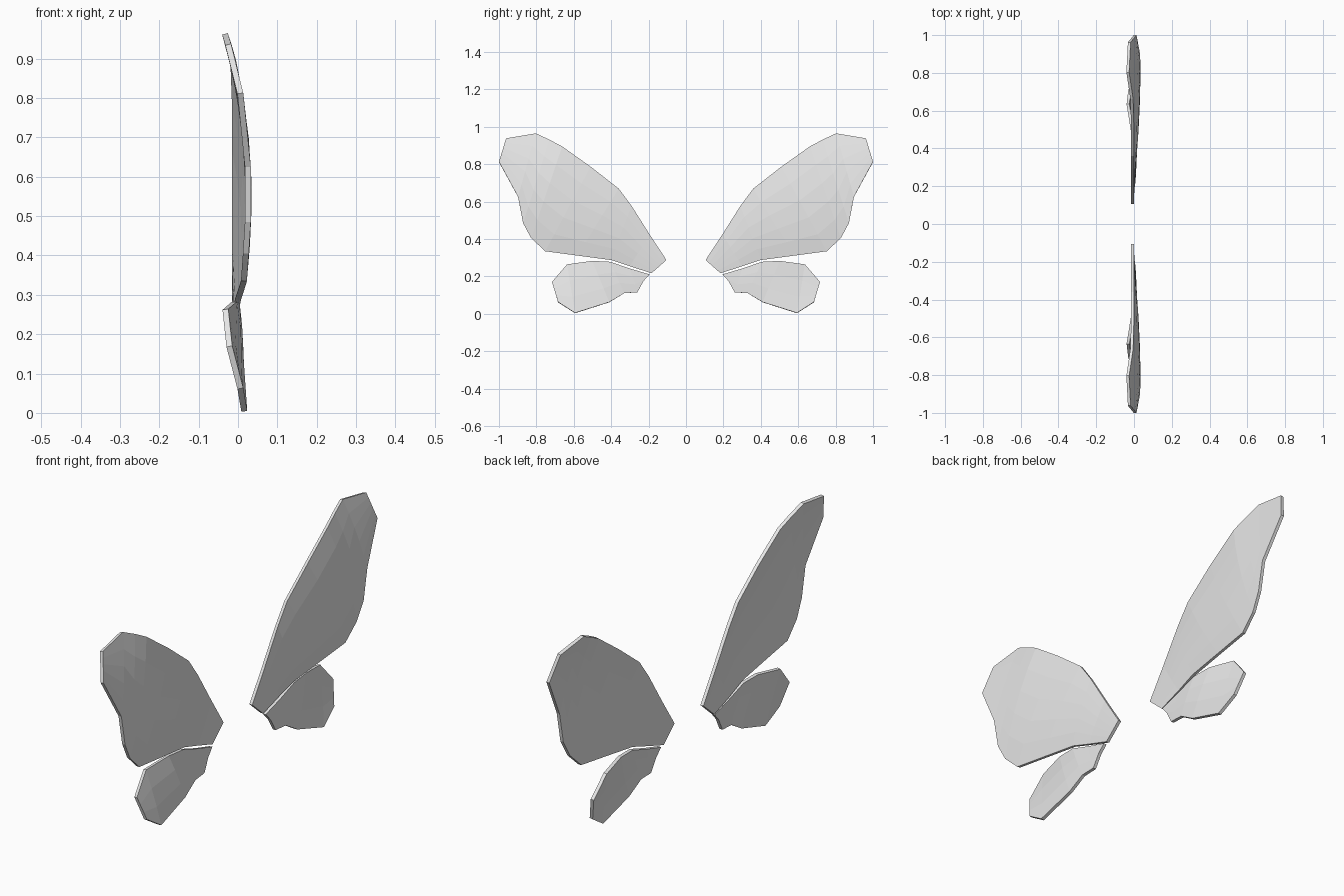
import bpy, bmesh, math

cube = bpy.data.objects.get("Cube")
if cube:
    bpy.data.objects.remove(cube, do_unlink=True)

THICKNESS = 0.015

membrane = bpy.data.materials.new("pale grey membrane")
membrane.use_nodes = True
grey = (0.8, 0.8, 0.8, 1.0)
membrane.diffuse_color = grey
membrane.node_tree.nodes["Principled BSDF"].inputs["Base Color"].default_value = grey

# Matching stations from root to tip along both edges: (y, z, x)
UPPER_LEADING = [(.105, .287, -.008), (.196, .425, -.008), (.292, .576, -.008),
                 (.36, .668, -.008), (.51, .785, -.008), (.662, .893, -.012),
                 (.73, .929, -.022), (.803, .963, -.033), (.962, .936, -.025)]
UPPER_TRAILING = [(.185, .217, -.008), (.30, .255, -.006), (.40, .288, 0),
                  (.58, .312, .008), (.753, .335, .015), (.828, .405, .02),
                  (.871, .485, .025), (.898, .625, .025), (1, .812, .006)]
LOWER_LEADING = [(.195, .21, -.002), (.30, .241, -.002), (.405, .277, -.003),
                 (.50, .282, -.01), (.635, .263, -.032), (.716, .169, -.022)]
LOWER_TRAILING = [(.228, .174, 0), (.26, .115, .003), (.33, .11, .006),
                  (.41, .062, .01), (.593, .004, .016), (.684, .062, .006)]


def wing(name, side, leading, trailing, strips, bulge):
    """Loft a cambered sheet between the two edges, then thicken it."""
    bm = bmesh.new()
    rows = []
    last = len(leading) - 1
    for i, (a, b) in enumerate(zip(leading, trailing)):
        camber = bulge * math.sin(math.pi * (i / last) ** 1.3)
        row = []
        for j in range(strips + 1):
            t = j / strips
            y, z, x = (p + (q - p) * t for p, q in zip(a, b))
            x += camber * 4 * t * (1 - t)
            row.append(bm.verts.new((x, side * y, z)))
        rows.append(row)
    for r, s in zip(rows, rows[1:]):
        for j in range(strips):
            bm.faces.new((r[j], r[j + 1], s[j + 1], s[j]))
    bmesh.ops.recalc_face_normals(bm, faces=bm.faces)
    mesh = bpy.data.meshes.new(name)
    bm.to_mesh(mesh)
    bm.free()
    mesh.materials.append(membrane)
    obj = bpy.data.objects.new(name, mesh)
    bpy.context.collection.objects.link(obj)
    solid = obj.modifiers.new("thickness", "SOLIDIFY")
    solid.thickness = THICKNESS
    solid.offset = 0


# Mirrored pairs of wings
for label, side in (("front", -1), ("back", 1)):
    wing(label + "_upper_wing", side, UPPER_LEADING, UPPER_TRAILING, 5, .02)
    wing(label + "_lower_wing", side, LOWER_LEADING, LOWER_TRAILING, 3, .004)
